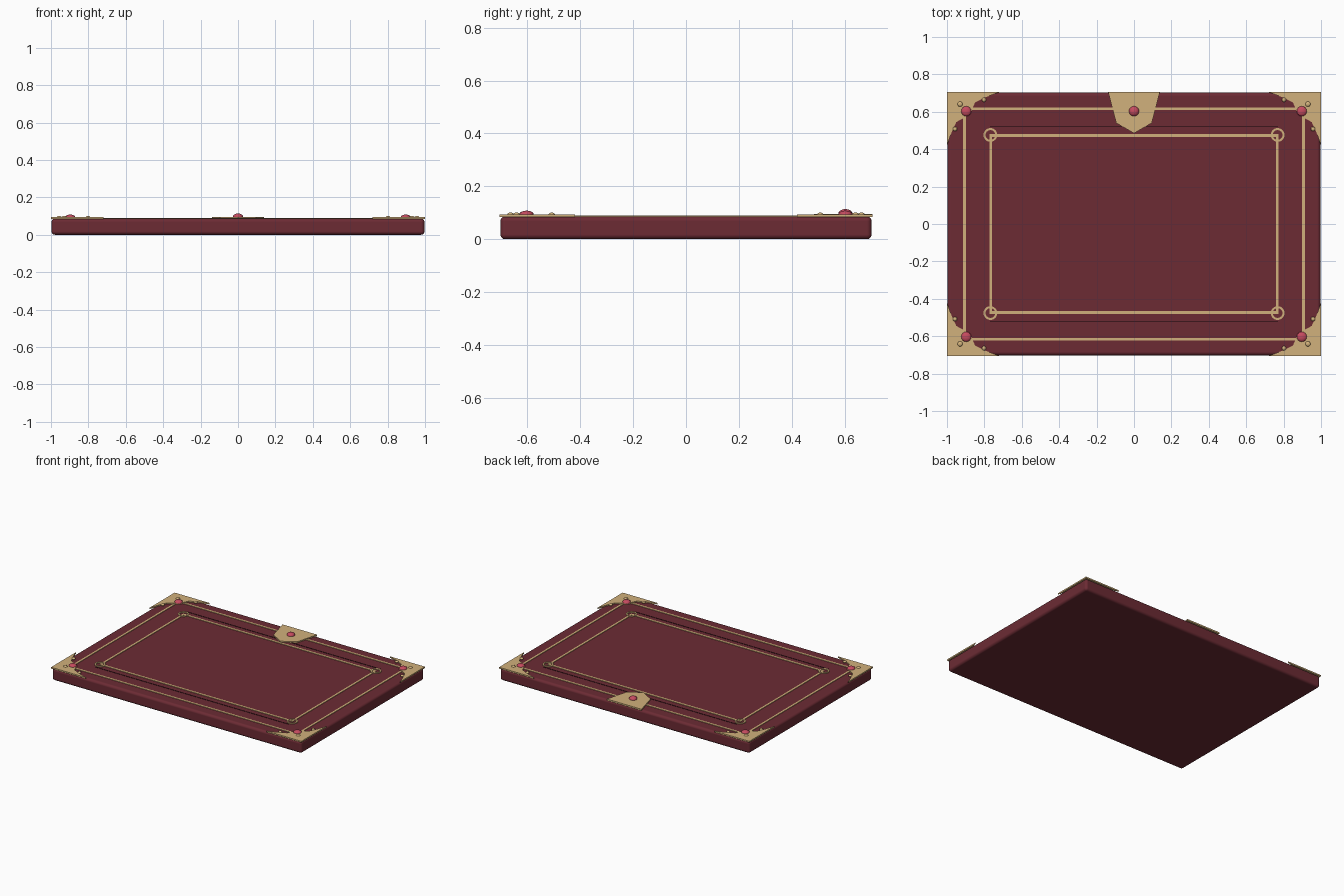
import bpy
import bmesh
from math import pi, cos, sin

cube = bpy.data.objects.get("Cube")
if cube:
    bpy.data.objects.remove(cube, do_unlink=True)


def material(name, rgb):
    m = bpy.data.materials.new(name)
    m.use_nodes = True
    m.diffuse_color = (*rgb, 1)
    bsdf = m.node_tree.nodes["Principled BSDF"]
    bsdf.inputs["Base Color"].default_value = (*rgb, 1)
    bsdf.inputs["Roughness"].default_value = 0.6
    return m


LEATHER = material("burgundy leather", (0.150, 0.024, 0.034))
SHADOW = material("dark burgundy", (0.045, 0.008, 0.012))
GOLD = material("pale gold", (0.640, 0.440, 0.200))
GEM = material("rose gem", (0.560, 0.070, 0.115))

TOP = 0.086        # upper surface of the cover
PLATE = 0.094      # upper surface of the metal plates
HALF_Y = 0.705


def finish(name, bm, mat, smooth=False):
    bmesh.ops.recalc_face_normals(bm, faces=bm.faces)
    mesh = bpy.data.meshes.new(name)
    bm.to_mesh(mesh)
    bm.free()
    mesh.materials.append(mat)
    for p in mesh.polygons:
        p.use_smooth = smooth
    ob = bpy.data.objects.new(name, mesh)
    bpy.context.collection.objects.link(ob)
    return ob


def prism(name, points, z0, z1, mat):
    bm = bmesh.new()
    face = bm.faces.new([bm.verts.new((x, y, z0)) for x, y in points])
    ext = bmesh.ops.extrude_face_region(bm, geom=[face])
    for v in ext["geom"]:
        if isinstance(v, bmesh.types.BMVert):
            v.co.z = z1
    return finish(name, bm, mat)


def ring(name, outer, inner, z0, z1, mat):
    """Flat band between two matching closed outlines."""
    bm = bmesh.new()
    loops = [[bm.verts.new((x, y, z)) for x, y in pts]
             for pts, z in ((outer, z0), (outer, z1), (inner, z1), (inner, z0))]
    n = len(outer)
    for k in range(4):
        a, b = loops[k], loops[(k + 1) % 4]
        for i in range(n):
            j = (i + 1) % n
            bm.faces.new((a[i], a[j], b[j], b[i]))
    return finish(name, bm, mat)


def rect(hx, hy):
    return [(-hx, -hy), (hx, -hy), (hx, hy), (-hx, hy)]


def circle(cx, cy, r, n=24):
    return [(cx + r * cos(2 * pi * i / n), cy + r * sin(2 * pi * i / n))
            for i in range(n)]


def dome(name, x, y, z, r, height, mat):
    bm = bmesh.new()
    bmesh.ops.create_uvsphere(bm, u_segments=16, v_segments=10, radius=1)
    for v in bm.verts:
        v.co = (x + v.co.x * r, y + v.co.y * r, z + v.co.z * height)
    return finish(name, bm, mat, True)


# Cover slab with softened edges
bm = bmesh.new()
bmesh.ops.create_cube(bm, size=1)
for v in bm.verts:
    v.co = (v.co.x * 1.994, v.co.y * 1.404, (v.co.z + 0.5) * TOP)
cover = finish("cover", bm, LEATHER, True)
bevel = cover.modifiers.new("soft edges", "BEVEL")
bevel.width = 0.018
bevel.segments = 4
bevel.harden_normals = True

# Outer and inner gold frames
for name, hx, hy in (("outer_frame", 0.913, 0.624), ("inner_frame", 0.772, 0.480)):
    ring(name, rect(hx, hy), rect(hx - 0.014, hy - 0.014), TOP - 0.004, TOP + 0.004, GOLD)

# Fine dark creases along the long sides of the centre panel
for side, s in (("front", -1), ("back", 1)):
    y = s * 0.522
    prism(side + "_crease", [(-0.77, y - 0.003), (0.77, y - 0.003),
                             (0.77, y + 0.003), (-0.77, y + 0.003)],
          TOP - 0.003, TOP + 0.002, SHADOW)

# Corner fittings: plate, gem, studs and frame ring
corner = [(1.0, HALF_Y), (0.72, HALF_Y), (0.80, 0.675), (0.85, 0.650),
          (0.877, 0.585), (0.95, 0.545), (0.975, 0.49), (1.0, 0.42)]
studs = [(0.93, 0.641, 0.014), (0.802, 0.664, 0.012), (0.957, 0.508, 0.012)]
for end, sy in (("front", -1), ("back", 1)):
    for side, sx in (("right", -1), ("left", 1)):
        tag = f"{end}_{side}_"
        prism(tag + "corner_plate", [(sx * x, sy * y) for x, y in corner],
              TOP - 0.002, PLATE, GOLD)
        dome(tag + "corner_gem", sx * 0.897, sy * 0.603, PLATE, 0.027, 0.014, GEM)
        for i, (x, y, r) in enumerate(studs):
            dome(f"{tag}stud_{i + 1}", sx * x, sy * y, PLATE - 0.001, r, 0.008, GOLD)
        cx, cy = sx * 0.768, sy * 0.476
        ring(tag + "frame_ring", circle(cx, cy, 0.037), circle(cx, cy, 0.026),
             TOP - 0.004, TOP + 0.006, GOLD)

# Clasp plate on the back edge
prism("clasp_plate", [(-0.138, HALF_Y), (-0.095, 0.54), (0, 0.485),
                      (0.095, 0.54), (0.138, HALF_Y)], TOP - 0.002, PLATE + 0.001, GOLD)
dome("clasp_gem", 0, 0.603, PLATE + 0.002, 0.027, 0.018, GEM)
